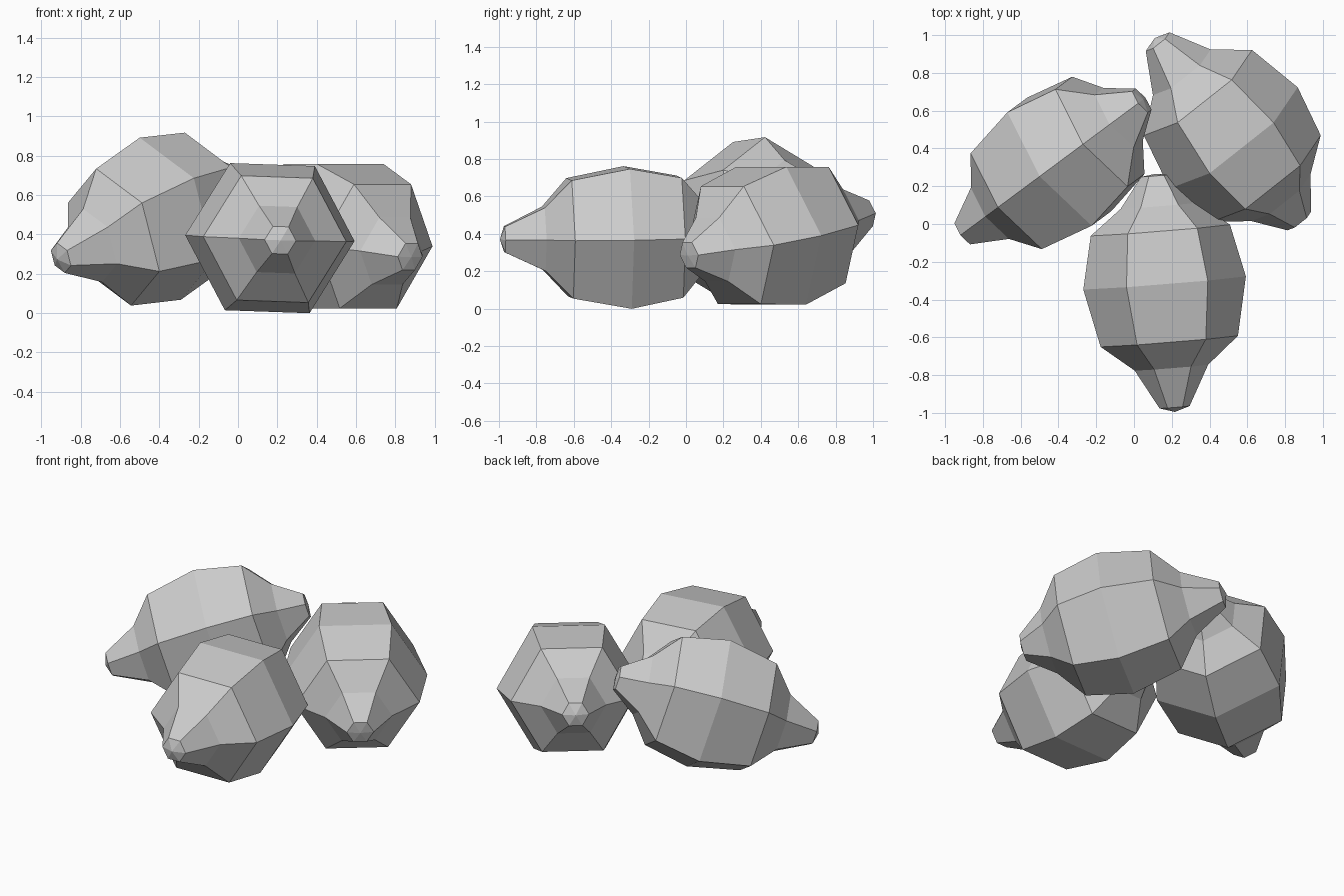
import bpy, bmesh, math
from mathutils import Vector

if "Cube" in bpy.data.objects:
    bpy.data.objects.remove(bpy.data.objects["Cube"])

# (distance along the fruit, radius) from pointed tip to stem end
PROFILE = [(0.0, 0.08), (0.21, 0.195), (0.35, 0.365), (0.66, 0.432),
           (0.94, 0.37), (1.07, 0.20), (1.23, 0.08)]
SIDES = 6


def lemon(name, tip, tail, roll):
    """Six-sided lathed lemon lying along the line tip -> tail."""
    tip, tail = Vector(tip), Vector(tail)
    d = (tail - tip).normalized()
    side = d.cross(Vector((0, 0, 1))).normalized()
    up = side.cross(d)
    bm = bmesh.new()
    rings = []
    for t, r in PROFILE:
        ring = []
        for i in range(SIDES):
            a = math.radians(roll) + i * math.tau / SIDES
            ring.append(bm.verts.new(tip + d * t + (side * math.cos(a) + up * math.sin(a)) * r))
        rings.append(ring)
    for a, b in zip(rings, rings[1:]):
        for i in range(SIDES):
            j = (i + 1) % SIDES
            bm.faces.new((a[i], a[j], b[j], b[i]))
    # small fanned caps at both ends
    for ring, t in ((rings[0], -0.025), (rings[-1], PROFILE[-1][0] + 0.01)):
        apex = bm.verts.new(tip + d * t)
        for i in range(SIDES):
            bm.faces.new((ring[i], ring[(i + 1) % SIDES], apex))
    bmesh.ops.recalc_face_normals(bm, faces=bm.faces)
    mesh = bpy.data.meshes.new(name)
    bm.to_mesh(mesh)
    bm.free()
    bpy.context.collection.objects.link(bpy.data.objects.new(name, mesh))


# Three fruits in a pinwheel pile
lemon("front_lemon", (0.215, -0.97, 0.37), (0.115, 0.27, 0.39), -2)
lemon("left_lemon", (-0.90, -0.045, 0.28), (0.05, 0.66, 0.655), 30)
lemon("right_lemon", (0.125, 0.965, 0.51), (0.88, 0.01, 0.285), 0)
